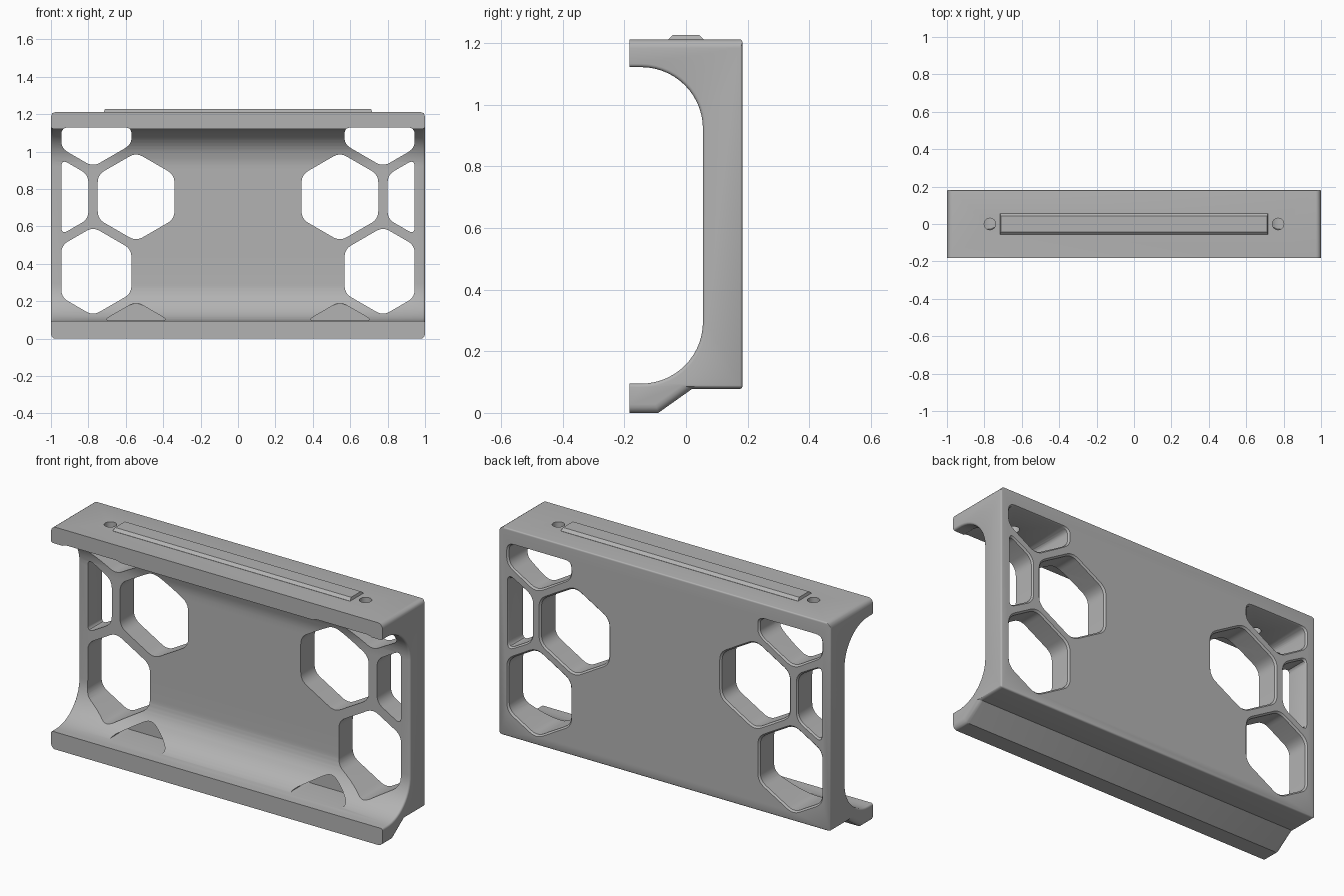
import bpy, bmesh, math
from mathutils import Vector

if "Cube" in bpy.data.objects:
    bpy.data.objects.remove(bpy.data.objects["Cube"])

grey = bpy.data.materials.new("plain grey")
grey.diffuse_color = (0.45, 0.45, 0.45, 1)
grey.use_nodes = True
grey.node_tree.nodes["Principled BSDF"].inputs["Base Color"].default_value = grey.diffuse_color

D = 0.183      # half depth
TOP = 1.212    # height of the body


def make_object(name, bm):
    bmesh.ops.recalc_face_normals(bm, faces=bm.faces)
    me = bpy.data.meshes.new(name)
    bm.to_mesh(me)
    bm.free()
    me.materials.append(grey)
    ob = bpy.data.objects.new(name, me)
    bpy.context.collection.objects.link(ob)
    return ob


def loft(name, rings):
    """Closed solid through a list of equal-length rings of points."""
    bm = bmesh.new()
    vs = [[bm.verts.new(p) for p in r] for r in rings]
    n = len(vs[0])
    for a, b in zip(vs, vs[1:]):
        for i in range(n):
            j = (i + 1) % n
            bm.faces.new((a[i], a[j], b[j], b[i]))
    bm.faces.new(vs[0])
    bm.faces.new(vs[-1])
    return make_object(name, bm)


def activate(ob):
    bpy.ops.object.select_all(action='DESELECT')
    ob.select_set(True)
    bpy.context.view_layer.objects.active = ob


def cut(ob, cutter):
    m = ob.modifiers.new("cut", 'BOOLEAN')
    m.operation = 'DIFFERENCE'
    m.solver = 'EXACT'
    m.object = cutter
    activate(ob)
    bpy.ops.object.modifier_apply(modifier=m.name)
    bpy.data.objects.remove(cutter, do_unlink=True)


def clip(pts, axis, limit, sign):
    """Keep the part of a polygon where sign * (p[axis] - limit) <= 0."""
    out = []
    for i, a in enumerate(pts):
        b = pts[(i + 1) % len(pts)]
        da, db = sign * (a[axis] - limit), sign * (b[axis] - limit)
        if da <= 0:
            out.append(a)
        if da * db < 0:
            out.append(a.lerp(b, da / (da - db)))
    return out


def rounded(pts, d=0.042, steps=6):
    out = []
    for i, p in enumerate(pts):
        ends = []
        for q in (pts[i - 1], pts[(i + 1) % len(pts)]):
            v = q - p
            ends.append(p + v.normalized() * min(d, 0.35 * v.length))
        for k in range(steps + 1):
            t = k / steps
            out.append(ends[0] * (1 - t) ** 2 + p * 2 * t * (1 - t) + ends[1] * t * t)
    return out


def hex_cutter(x, z, back, side):
    """Rounded hexagonal prism, trimmed to the frame; flares at the back face."""
    r = 0.205 / math.cos(math.pi / 6)
    pts = [Vector((x + r * math.sin(k * math.pi / 3), z + r * math.cos(k * math.pi / 3)))
           for k in range(6)]
    pts = clip(pts, 0, -0.945, -1)
    pts = clip(pts, 1, 1.13, 1)
    pts = clip(pts, 1, 0.097, -1)
    pts = rounded(pts)
    c = sum(pts, Vector((0, 0))) / len(pts)

    def ring(y, grow):
        return [(side * q.x, y, q.y) for q in
                [p + (p - c).normalized() * grow for p in pts]]
    rings = [ring(-0.4, 0), ring(back, 0)]
    if back > 0.1:
        rings += [ring(D, 0.009), ring(D + 0.02, 0.009)]
    return loft("hex_cutter", rings)


# Body: C-shaped cross-section swept along x
R, WALL = 0.2, 0.055
LOW, HIGH = 0.095, 1.122
profile = [(-D, TOP), (D, TOP), (D, 0.078), (0.02, 0.078), (-0.09, 0), (-D, 0), (-D, LOW)]
N = 14
for k in range(N + 1):
    a = math.pi / 2 * k / N
    profile.append((WALL - R + R * math.sin(a), LOW + R - R * math.cos(a)))
for k in range(N + 1):
    a = math.pi / 2 * k / N
    profile.append((WALL - R + R * math.cos(a), HIGH - R + R * math.sin(a)))
profile.append((-D, HIGH))
body = loft("bracket_body", [[(x, y, z) for y, z in profile] for x in (-1, 1)])

# Rounded end edges: wide outside, finer in the hollow, slight at the back
bm = bmesh.new()
bm.from_mesh(body.data)
w = bm.edges.layers.float.new("bevel_weight_edge")
for e in bm.edges:
    a, b = (v.co for v in e.verts)
    m = (a + b) / 2
    if abs(a.x - b.x) > 1:
        if m.y > D - 0.01:
            e[w] = 0.3                       # long back edges
    elif m.y < -D + 0.001:
        e[w] = 0                             # front stays sharp
    elif m.y > D - 0.01:
        e[w] = 0.3
    elif m.z > TOP - 0.01 or m.z < 0.077:
        e[w] = 1.0
    else:
        e[w] = 0.4
bm.to_mesh(body.data)
bm.free()
bev = body.modifiers.new("round", 'BEVEL')
bev.limit_method = 'WEIGHT'
bev.width = 0.028
bev.segments = 4
activate(body)
bpy.ops.object.modifier_apply(modifier=bev.name)

# Honeycomb windows, shallow lower pockets and screw holes, mirrored
for side in (-1, 1):
    s = -side
    for x, z in ((-0.545, 0.758), (-0.775, 0.36), (-0.775, 1.156), (-1.005, 0.758)):
        cut(body, hex_cutter(x, z, D - 0.009, s))
    cut(body, hex_cutter(-0.545, -0.038, 0.05, s))
    circle = [(side * 0.77 + 0.031 * math.cos(k * math.pi / 12),
               0.031 * math.sin(k * math.pi / 12)) for k in range(24)]
    cut(body, loft("screw_cutter", [[(x, y, z) for x, y in circle] for z in (1.04, 1.3)]))

activate(body)
bpy.ops.object.shade_smooth_by_angle(angle=math.radians(30))


# Raised rail with chamfered sides on top
def rect(hx, hy, z):
    return [(-hx, -hy, z), (hx, -hy, z), (hx, hy, z), (-hx, hy, z)]


loft("top_rail", [rect(0.716, 0.057, TOP - 0.005), rect(0.716, 0.057, TOP + 0.001),
                  rect(0.712, 0.042, TOP + 0.015)])
